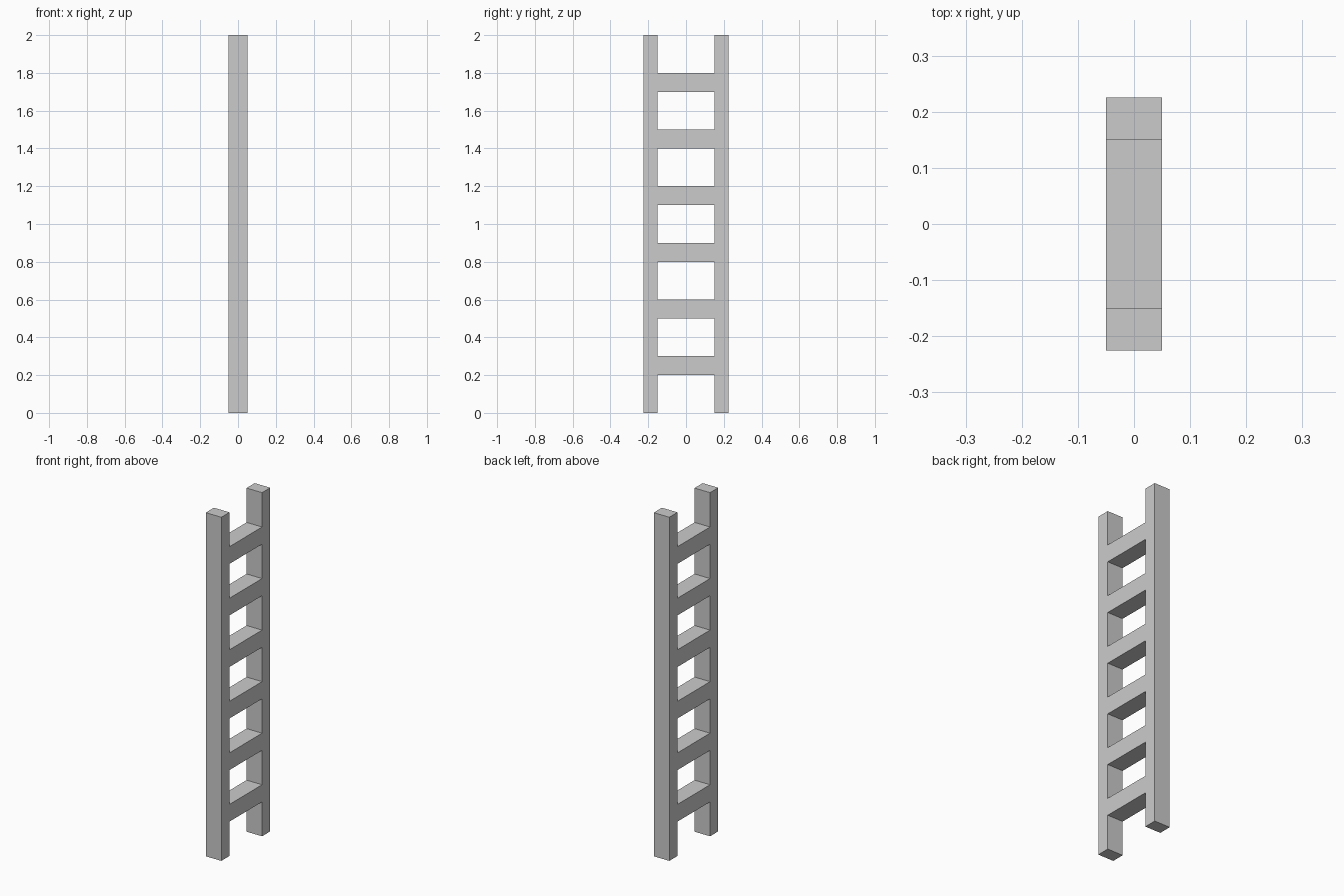
import bpy, bmesh

if "Cube" in bpy.data.objects:
    bpy.data.objects.remove(bpy.data.objects["Cube"])

HALF_DEPTH = 0.05      # x half thickness, shared by rails and rungs
INNER, OUTER = 0.15, 0.225
HEIGHT = 2.0
RUNGS = 6
FIRST, PITCH, RUNG_H = 0.2, 0.3, 0.1

# Height levels: floor, bottom and top of every rung, rail tops
levels = [0.0]
for i in range(RUNGS):
    z = FIRST + i * PITCH
    levels += [z, z + RUNG_H]
levels.append(HEIGHT)
columns = [-OUTER, -INNER, INNER, OUTER]

bm = bmesh.new()
grid = [[bm.verts.new((-HALF_DEPTH, y, z)) for y in columns] for z in levels]

# Side profile: outer columns are rails, every second middle cell is a rung
for row in range(len(levels) - 1):
    for col in range(3):
        if col != 1 or row % 2 == 1:
            a, b = grid[row], grid[row + 1]
            bm.faces.new((a[col], a[col + 1], b[col + 1], b[col]))

# Extrude the profile through the thickness into one welded frame
result = bmesh.ops.extrude_face_region(bm, geom=bm.faces[:], use_keep_orig=True)
moved = [g for g in result["geom"] if isinstance(g, bmesh.types.BMVert)]
bmesh.ops.translate(bm, verts=moved, vec=(2 * HALF_DEPTH, 0, 0))
bmesh.ops.recalc_face_normals(bm, faces=bm.faces[:])

mesh = bpy.data.meshes.new("ladder")
bm.to_mesh(mesh)
bm.free()
ladder = bpy.data.objects.new("ladder", mesh)
bpy.context.collection.objects.link(ladder)
